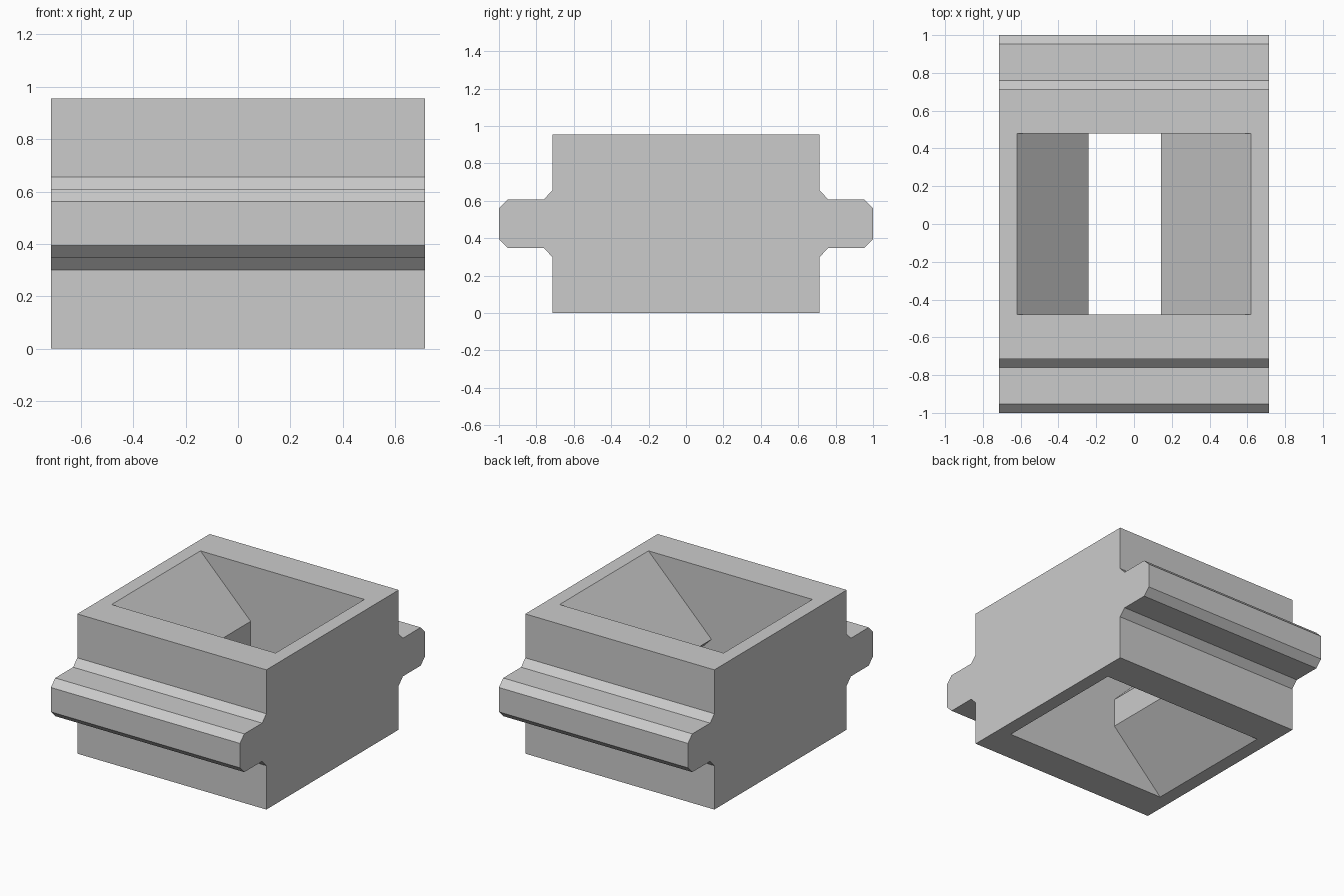
import bpy
import bmesh
from mathutils import Vector

cube = bpy.data.objects.get("Cube")
if cube:
    bpy.data.objects.remove(cube, do_unlink=True)

HEIGHT = 0.955
MID = HEIGHT / 2

grey = bpy.data.materials.new("light_grey")
grey.use_nodes = True
grey.diffuse_color = (0.6, 0.6, 0.6, 1)
grey.node_tree.nodes["Principled BSDF"].inputs["Base Color"].default_value = (0.6, 0.6, 0.6, 1)


def prism(name, points, sweep):
    """Closed prism made by sweeping an outline of points along a vector."""
    bm = bmesh.new()
    face = bm.faces.new([bm.verts.new(p) for p in points])
    swept = bmesh.ops.extrude_face_region(bm, geom=[face])["geom"]
    bmesh.ops.translate(bm, vec=Vector(sweep),
                        verts=[g for g in swept if isinstance(g, bmesh.types.BMVert)])
    bmesh.ops.recalc_face_normals(bm, faces=bm.faces)
    mesh = bpy.data.meshes.new(name)
    bm.to_mesh(mesh)
    bm.free()
    mesh.materials.append(grey)
    obj = bpy.data.objects.new(name, mesh)
    bpy.context.collection.objects.link(obj)
    return obj


# Block with a chamfered rail on the front and back: quarter outline, mirrored
HALF_X = 0.715
quarter = [(0.715, 0), (0.715, 0.3), (0.76, 0.347), (0.953, 0.347), (1, 0.394)]
side = quarter + [(y, HEIGHT - z) for y, z in reversed(quarter)]
outline = side + [(-y, z) for y, z in reversed(side)]
block = prism("railed_block", [(-HALF_X, y, z) for y, z in outline], (2 * HALF_X, 0, 0))

# Through opening: sloped to a ridge on one end and to a flat land on the other
HOLE_X, HOLE_Y = 0.62, 0.48
ridge_x, land_x = 0.143, -0.24
land_z = HOLE_X + land_x
lower = [(ridge_x, MID), (HOLE_X, 0), (HOLE_X, -0.1), (-HOLE_X, -0.1),
         (-HOLE_X, 0), (land_x, land_z)]
hole = lower + [(x, HEIGHT - z) for x, z in reversed(lower[1:])]
cutter = prism("opening_cutter", [(x, -HOLE_Y, z) for x, z in hole], (0, 2 * HOLE_Y, 0))
cutter.hide_render = True

cut = block.modifiers.new("opening", 'BOOLEAN')
cut.operation = 'DIFFERENCE'
cut.solver = 'EXACT'
cut.object = cutter

# Bake the cut and discard the cutter
bpy.context.view_layer.objects.active = block
block.select_set(True)
bpy.ops.object.modifier_apply(modifier=cut.name)
bpy.data.objects.remove(cutter, do_unlink=True)
